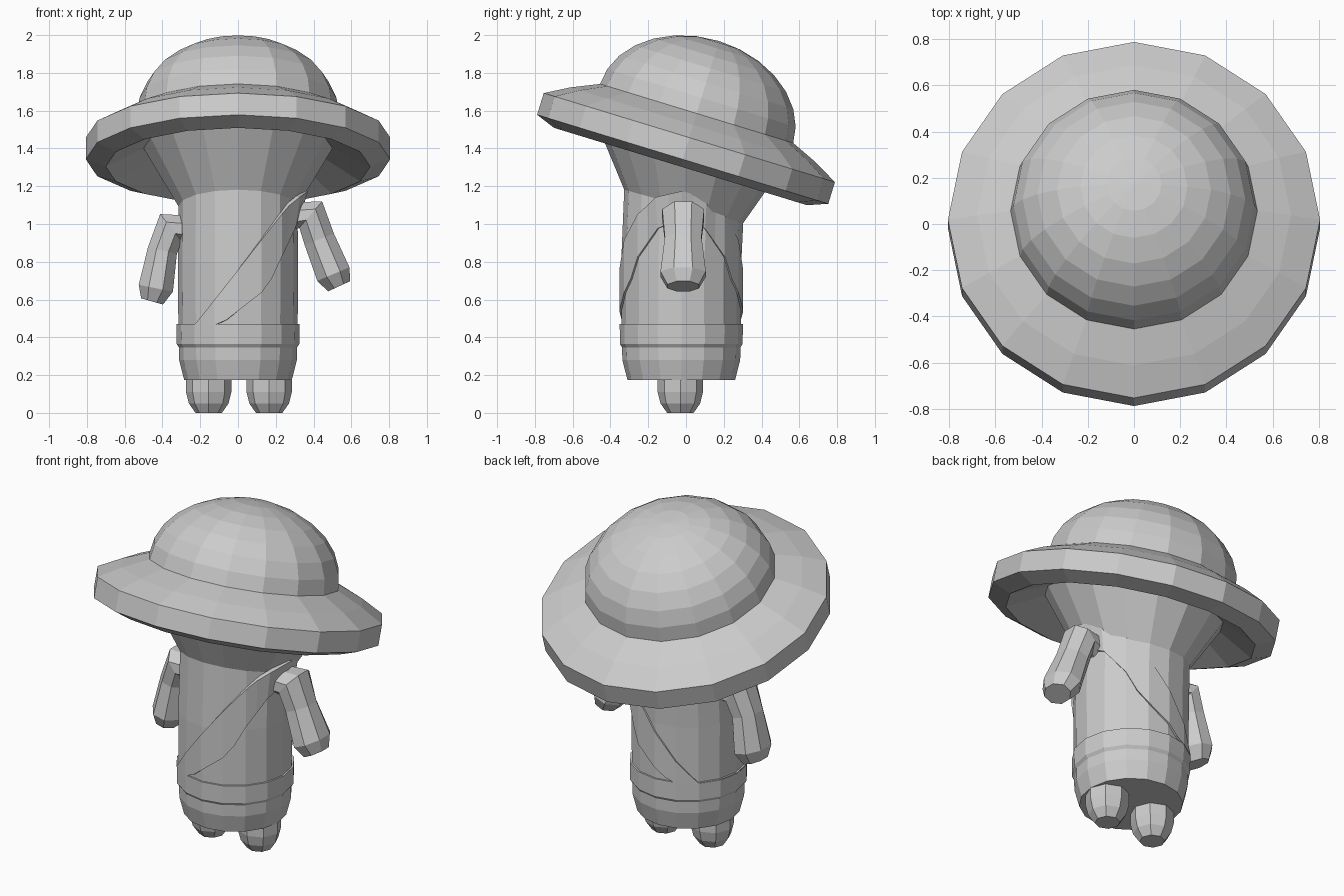
import bpy, bmesh
from math import sin, cos, pi, radians
from mathutils import Vector, Matrix

if "Cube" in bpy.data.objects:
    bpy.data.objects.remove(bpy.data.objects["Cube"])

grey = bpy.data.materials.new("plain_grey")
grey.use_nodes = True
GREY = (0.6, 0.6, 0.6, 1)
grey.diffuse_color = GREY
grey.node_tree.nodes["Principled BSDF"].inputs["Base Color"].default_value = GREY

SIDES = 16
BODY_Y = -0.025


def loft(name, rings, caps=True, around=True, loop=False):
    """Skin a list of equal-length point rings."""
    bm = bmesh.new()
    rows = [[bm.verts.new(p) for p in ring] for ring in rings]
    n = len(rows[0])
    pairs = list(zip(rows, rows[1:])) + ([(rows[-1], rows[0])] if loop else [])
    for a, b in pairs:
        for i in range(n if around else n - 1):
            j = (i + 1) % n
            bm.faces.new((a[i], a[j], b[j], b[i]))
    if caps:
        bm.faces.new(rows[0][::-1])
        bm.faces.new(rows[-1])
    bmesh.ops.remove_doubles(bm, verts=bm.verts, dist=0.0005)
    bmesh.ops.recalc_face_normals(bm, faces=bm.faces)
    mesh = bpy.data.meshes.new(name)
    bm.to_mesh(mesh)
    bm.free()
    mesh.materials.append(grey)
    obj = bpy.data.objects.new(name, mesh)
    bpy.context.collection.objects.link(obj)
    return obj


def circle(r, z, n=SIDES, x=0.0, y=0.0):
    return [Vector((x + r * cos(2 * pi * i / n), y + r * sin(2 * pi * i / n), z))
            for i in range(n)]


# Hat space: tipped back so the front of the brim lifts
hat = Matrix.Translation((0, 0, 1.4)) @ Matrix.Rotation(radians(-17), 4, 'X')


def hat_ring(r, h):
    return [hat @ p for p in circle(r, h)]


# Brim: thick outer rim, sloping top, hollow underside
brim = [(0.50, 0.0), (0.70, -0.10), (0.806, -0.06), (0.806, 0.06),
        (0.68, 0.13), (0.52, 0.20)]
loft("hat_brim", [hat_ring(r, h) for r, h in brim], caps=False, loop=True)

# Crown: flattened dome
STEPS = 7
dome = [hat_ring(0.535 * cos(a), 0.19 + 0.405 * sin(a))
        for a in (k * pi / 2 / STEPS for k in range(STEPS))]
dome.append([hat @ Vector((0, 0, 0.595))] * SIDES)


def dome_mesh():
    obj = loft("hat_crown", dome[:-1])
    # raise the top cap into a point
    bm = bmesh.new()
    bm.from_mesh(obj.data)
    bm.faces.ensure_lookup_table()
    cap = max((f for f in bm.faces if len(f.verts) == SIDES),
              key=lambda f: f.calc_center_median().z)
    tip = bmesh.ops.poke(bm, faces=[cap])["verts"][0]
    tip.co = dome[-1][0]
    bm.to_mesh(obj.data)
    bm.free()


dome_mesh()

# Robe, flaring from the tilted collar line up into the hat
robe = [(0.285, 0.175), (0.312, 0.28), (0.316, 0.47), (0.318, 0.8)]
rings = [circle(r, z, y=BODY_Y) for r, z in robe]
collar = circle(0.315, 0, y=-0.012)
for p in collar:
    p.z = 1.09 - 0.28 * p.y
loft("robe_and_neck", rings + [collar, hat_ring(0.50, 0.0)])

# Belt
belt = [(0.312, 0.345), (0.325, 0.365), (0.326, 0.47), (0.310, 0.47)]
loft("belt", [circle(r, z, y=BODY_Y) for r, z in belt], caps=False, loop=True)


# Sash: slanted band from the belt over the left shoulder
def sash_low(x):
    z = 0.54 + 0.8 * x if x < 0.15 else 0.66 + 2.2 * (x - 0.15)
    return max(0.465, z)


def sash_high(x):
    return max(0.466, 0.757 + 1.31 * x)


def sash_column(k, high, lift):
    a = pi * k / SIDES
    r = 0.318 * (cos(pi / SIDES) if k % 2 else 1)
    x = r * cos(a)
    z = sash_high(x) if high else sash_low(x)
    r += lift + max(0, z - 1.09) * 0.5
    return Vector((r * cos(a), BODY_Y + r * sin(a), z))


reach = range(-22, 23)
loft("sash", [[sash_column(k, high, lift) for k in reach]
              for high, lift in ((0, -0.02), (0, 0.01), (1, 0.01), (1, -0.02))],
     caps=False, around=False)


# Arms: tubes swept in the front plane, ending in a blunt mitten
def arm(name, path):
    pts = [Vector((x, BODY_Y + 0.01, z)) for x, z, r, w in path]
    rings = []
    for i, (x, z, r, w) in enumerate(path):
        t = (pts[min(i + 1, len(pts) - 1)] - pts[max(i - 1, 0)]).normalized()
        side = Vector((t.z, 0, -t.x))
        rings.append([pts[i] + side * r * cos(a) + Vector((0, w * sin(a), 0))
                      for a in (pi / 4 * (k + 0.5) for k in range(8))])
    loft(name, rings)


arm("left_arm", [(0.29, 1.04, 0.08, 0.10), (0.385, 1.05, 0.10, 0.12),
                 (0.43, 0.92, 0.09, 0.105), (0.505, 0.735, 0.10, 0.13),
                 (0.535, 0.67, 0.07, 0.09)])
arm("right_arm", [(-0.26, 0.97, 0.08, 0.10), (-0.355, 0.98, 0.10, 0.12),
                  (-0.40, 0.86, 0.085, 0.105), (-0.435, 0.66, 0.10, 0.13),
                  (-0.455, 0.59, 0.065, 0.09)])

# Feet
foot = [(0.07, 0.0), (0.105, 0.05), (0.12, 0.11), (0.12, 0.20)]
for name, x in (("left_foot", 0.165), ("right_foot", -0.155)):
    loft(name, [circle(r, z, 8, x, BODY_Y - 0.005) for r, z in foot])
